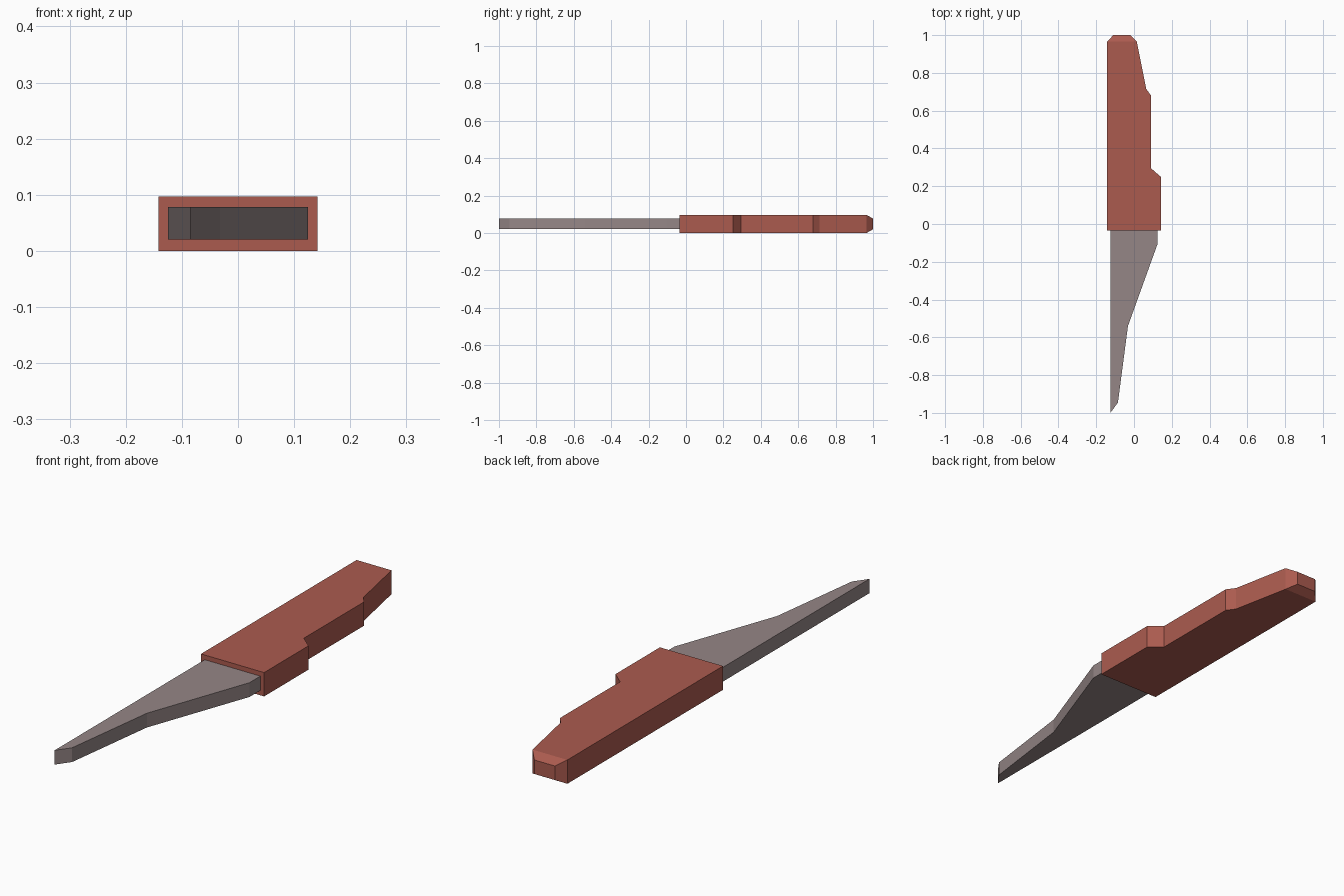
import bpy
import bmesh

if "Cube" in bpy.data.objects:
    bpy.data.objects.remove(bpy.data.objects["Cube"], do_unlink=True)


def make_material(name, rgb):
    mat = bpy.data.materials.new(name)
    mat.use_nodes = True
    mat.diffuse_color = (*rgb, 1)
    mat.node_tree.nodes["Principled BSDF"].inputs["Base Color"].default_value = (*rgb, 1)
    return mat


def make_plate(name, outline, z0, z1, mat, cap=None):
    """Extrude a plan outline; cap = (y, x0, x1, z0, z1) adds a tapered rear end."""
    bm = bmesh.new()
    base = bm.faces.new([bm.verts.new((x, y, z0)) for x, y in outline])
    grown = bmesh.ops.extrude_face_region(bm, geom=[base], use_keep_orig=True)
    top = [g for g in grown["geom"] if isinstance(g, bmesh.types.BMVert)]
    bmesh.ops.translate(bm, verts=top, vec=(0, 0, z1 - z0))
    bmesh.ops.recalc_face_normals(bm, faces=bm.faces)
    if cap:
        y, x0, x1, c0, c1 = cap
        end = max(bm.faces, key=lambda f: f.calc_center_median().y)
        tip = bmesh.ops.extrude_discrete_faces(bm, faces=[end])["faces"][0]
        mid = tip.calc_center_median()
        for v in tip.verts:
            v.co = (x0 if v.co.x < mid.x else x1, y, c0 if v.co.z < mid.z else c1)
    bmesh.ops.recalc_face_normals(bm, faces=bm.faces)
    mesh = bpy.data.meshes.new(name)
    bm.to_mesh(mesh)
    bm.free()
    mesh.materials.append(mat)
    obj = bpy.data.objects.new(name, mesh)
    bpy.context.collection.objects.link(obj)
    return obj


red = make_material("brick red", (0.41, 0.105, 0.078))
steel = make_material("warm grey steel", (0.30, 0.24, 0.24))

# Stepped grip with a chamfered rear end
make_plate("handle", [(-0.142, -0.035), (0.142, -0.035), (0.142, 0.25),
                      (0.09, 0.295), (0.09, 0.68), (0.065, 0.715),
                      (0.015, 0.965), (-0.142, 0.965)],
           0, 0.097, red, cap=(1.0, -0.11, -0.018, 0.02, 0.077))

# Tapering blade with a straight back
make_plate("blade", [(-0.125, -0.03), (-0.125, -1.0), (-0.085, -0.945),
                     (-0.032, -0.54), (0.125, -0.105), (0.125, -0.03)],
           0.02, 0.078, steel)
